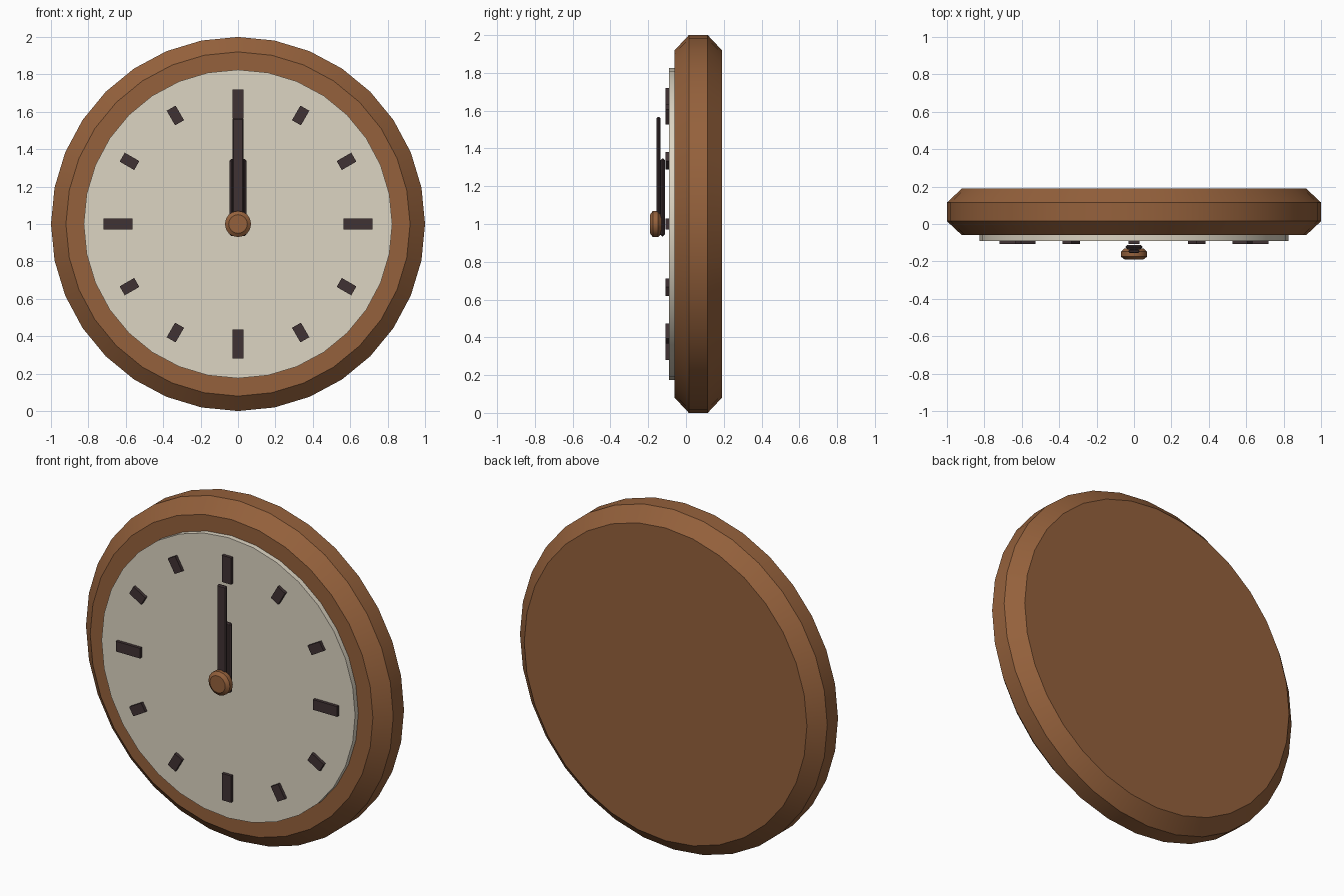
import bpy
import bmesh
import math
from mathutils import Matrix, Vector

if "Cube" in bpy.data.objects:
    bpy.data.objects.remove(bpy.data.objects["Cube"])

CENTRE = Vector((0, 0, 1))


def material(name, r, g, b):
    mat = bpy.data.materials.new(name)
    mat.use_nodes = True
    mat.diffuse_color = (r, g, b, 1)
    bsdf = mat.node_tree.nodes["Principled BSDF"]
    bsdf.inputs["Base Color"].default_value = (r, g, b, 1)
    bsdf.inputs["Roughness"].default_value = 0.7
    return mat


wood = material("brown wood", 0.30, 0.12, 0.045)
cream = material("cream dial", 0.72, 0.66, 0.54)
dark = material("dark brown", 0.051, 0.032, 0.034)


def finish(name, bm, mat, smooth=False):
    bmesh.ops.recalc_face_normals(bm, faces=bm.faces)
    mesh = bpy.data.meshes.new(name)
    bm.to_mesh(mesh)
    bm.free()
    mesh.materials.append(mat)
    obj = bpy.data.objects.new(name, mesh)
    obj.location = CENTRE
    bpy.context.collection.objects.link(obj)
    if smooth:
        bpy.ops.object.select_all(action="DESELECT")
        obj.select_set(True)
        bpy.context.view_layer.objects.active = obj
        bpy.ops.object.shade_smooth_by_angle(angle=math.radians(30))
    return obj


def turned(name, profile, sides, mat):
    """Solid turned about the y axis from (radius, y) points, capped at both ends."""
    bm = bmesh.new()
    rings = []
    for radius, y in profile:
        angles = [math.tau * i / sides for i in range(sides)]
        rings.append([bm.verts.new((radius * math.sin(a), y, radius * math.cos(a))) for a in angles])
    for a, b in zip(rings, rings[1:]):
        for i in range(sides):
            j = (i + 1) % sides
            bm.faces.new((a[i], a[j], b[j], b[i]))
    bm.faces.new(rings[0])
    bm.faces.new(rings[-1])
    return finish(name, bm, mat, smooth=True)


def bar(name, width, inner, outer, front, back, mat, hour=0, bevel=0):
    """Flat bar reaching from inner to outer radius, turned to the given hour."""
    bm = bmesh.new()
    bmesh.ops.create_cube(bm, size=1)
    bmesh.ops.scale(bm, vec=(width, back - front, outer - inner), verts=bm.verts)
    bmesh.ops.translate(bm, vec=(0, (front + back) / 2, (inner + outer) / 2), verts=bm.verts)
    if bevel:
        bmesh.ops.bevel(bm, geom=bm.edges[:], offset=bevel, segments=1, affect="EDGES")
    turn = Matrix.Rotation(math.tau * hour / 12, 3, "Y")
    bmesh.ops.rotate(bm, matrix=turn, verts=bm.verts)
    return finish(name, bm, mat)


# Chamfered wooden case and raised dial
turned("case", [(0.92, -0.06), (1, 0.015), (1, 0.115), (0.92, 0.19)], 32, wood)
turned("dial", [(0.825, -0.09), (0.825, -0.055)], 32, cream)

# Hour marks, longer at the quarters
for hour in range(12):
    if hour % 3 == 0:
        bar(f"quarter_mark_{hour}", 0.06, 0.563, 0.72, -0.108, -0.085, dark, hour)
    else:
        bar(f"hour_mark_{hour}", 0.055, 0.625, 0.715, -0.108, -0.085, dark, hour)

# Hands, both pointing straight up
bar("hour_hand", 0.09, -0.065, 0.347, -0.135, -0.112, dark, bevel=0.009)
bar("minute_hand", 0.06, -0.06, 0.567, -0.156, -0.136, dark, bevel=0.007)

# Rounded centre knob
turned("centre_knob", [(0.05, -0.19), (0.07, -0.175), (0.07, -0.148), (0.05, -0.13)], 16, wood)
